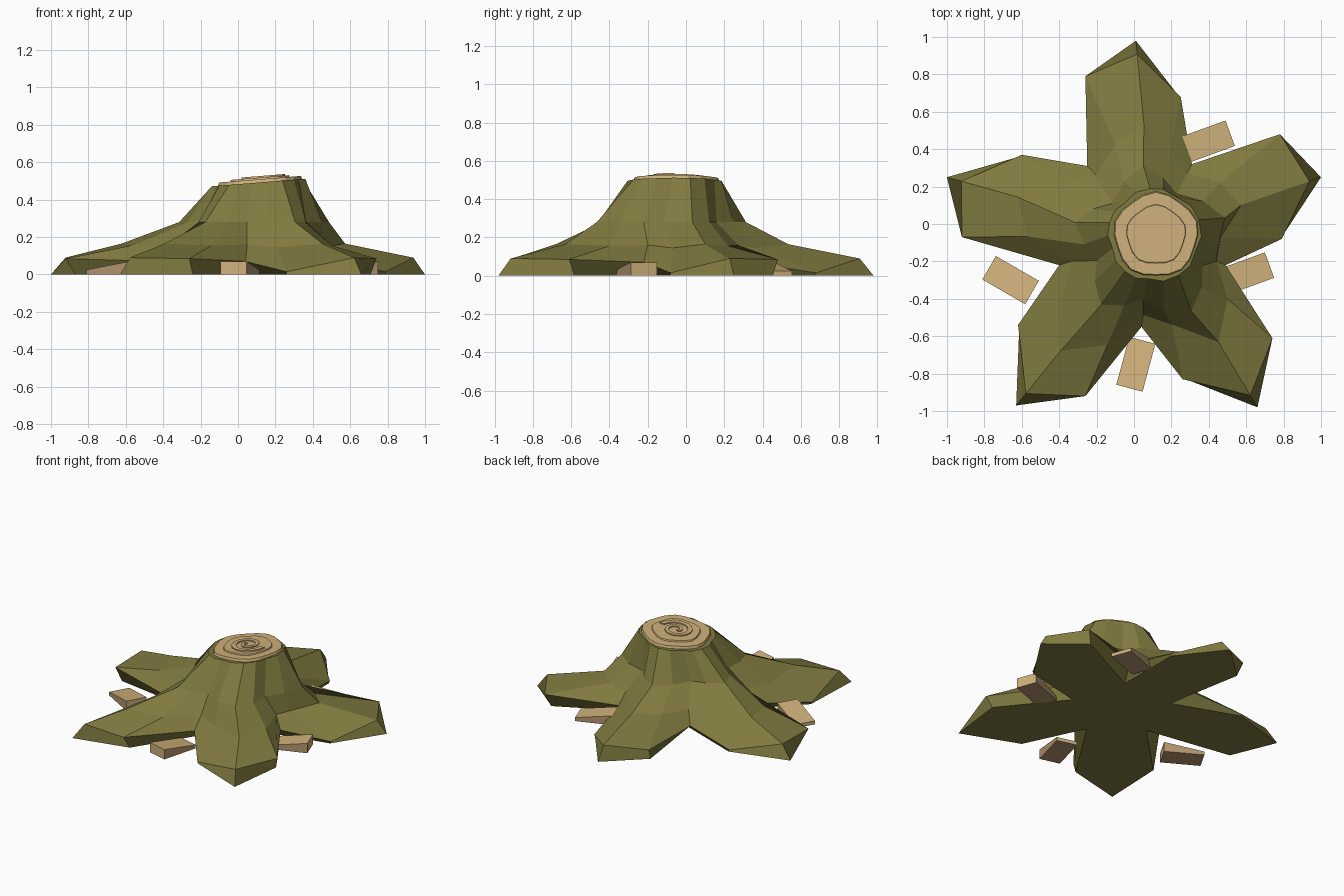
import bpy, bmesh, math
from mathutils import Vector, Matrix

cube = bpy.data.objects.get("Cube")
if cube:
    bpy.data.objects.remove(cube)


def material(name, rgb):
    mat = bpy.data.materials.new(name)
    mat.use_nodes = True
    mat.diffuse_color = (*rgb, 1)
    mat.node_tree.nodes["Principled BSDF"].inputs["Base Color"].default_value = (*rgb, 1)
    return mat


bark = material("mossy bark", (0.215, 0.195, 0.05))
wood = material("cut wood", (0.63, 0.44, 0.2))
chip_side = material("chip side brown", (0.46, 0.305, 0.165))


def finish(name, bm, *mats):
    bmesh.ops.recalc_face_normals(bm, faces=bm.faces)
    mesh = bpy.data.meshes.new(name)
    bm.to_mesh(mesh)
    bm.free()
    for mat in mats:
        mesh.materials.append(mat)
    obj = bpy.data.objects.new(name, mesh)
    bpy.context.collection.objects.link(obj)
    return obj


def loft(bm, low, high):
    n = len(low)
    for i in range(n):
        j = (i + 1) % n
        bm.faces.new((low[i], low[j], high[j], high[i]))


CENTRE = Vector((0.11, -0.06))
WAIST_SHIFT = Vector((-0.02, -0.045))


def cut_height(x):
    return 0.483 + 0.08 * x


# Each root, counter-clockwise: valley, low shoulder, tip, raised shoulder, knee position
roots = [
    ((0.49, -0.22), (0.79, -0.08), (1.0, 0.25), (0.78, 0.48), 0.52),
    ((0.31, 0.32), (0.25, 0.68), (0.01, 0.98), (-0.26, 0.79), 0.57),
    ((-0.25, 0.31), (-0.60, 0.37), (-1.0, 0.25), (-0.92, -0.07), 0.66),
    ((-0.40, -0.22), (-0.62, -0.54), (-0.63, -0.97), (-0.26, -0.92), 0.68),
    ((0.04, -0.55), (0.26, -0.83), (0.66, -0.98), (0.74, -0.61), 0.62),
]

# Stump and roots: ground star, overhanging lip, knee ring, waist ring and cut rim
bm = bmesh.new()
ground, lip, knee, waist, rim = [], [], [], [], []
for *outline, bend in roots:
    for k, point in enumerate(outline):
        reach = Vector(point) - CENTRE
        way = reach.normalized()

        def add(flat, z):
            return bm.verts.new((*(CENTRE + flat), z))

        ground.append(add(reach * (0.7, 0.99, 1, 0.95)[k], 0))
        lip.append(add(reach * (1, 1, 0.93, 1)[k], (0.07, 0.015, 0.09, 0.085)[k]))
        knee.append(add(reach * (0.87 if k == 0 else bend), (0.16, 0.145, 0.165, 0.155)[k]))
        waist.append(add(way * (0.3, 0.36, 0.42, 0.36)[k] + WAIST_SHIFT, 0.28))
        edge = way * (0.235, 0.25, 0.25, 0.25)[k]
        rim.append(add(edge, cut_height(CENTRE.x + edge.x)))

rings = [ground, lip, knee, waist, rim]
for low, high in zip(rings, rings[1:]):
    loft(bm, low, high)
bm.faces.new(rim)
bm.faces.new(ground[::-1])
finish("stump_and_roots", bm, bark)

HEART = Vector((0.118, -0.058))


def wood_disc(name, radius, wobble, bottom, top):
    bm = bmesh.new()
    rings = []
    for lift, scale in ((bottom, 1), (top, 0.97)):
        ring = []
        for i in range(20):
            angle = math.tau * i / 20
            r = scale * (radius + wobble * math.sin(5 * angle))
            x, y = HEART.x + r * math.cos(angle), HEART.y + r * math.sin(angle)
            ring.append(bm.verts.new((x, y, cut_height(x) + lift)))
        rings.append(ring)
    loft(bm, *rings)
    bm.faces.new(rings[0][::-1])
    bm.faces.new(rings[1])
    finish(name, bm, wood)


# Cut face with a raised inner step
wood_disc("cut_face", 0.226, 0.008, -0.005, 0.017)
wood_disc("inner_step", 0.16, 0.006, 0.01, 0.026)

# Raised growth ring spiral
bm = bmesh.new()
TURNS, STEPS = 1.6, 24
previous = None
for i in range(STEPS + 1):
    t = i / STEPS
    angle = math.tau * TURNS * t + 2.5
    mid = 0.02 + 0.095 * t
    half = 0.009 + 0.008 * t
    section = []
    for r, lift in ((mid - half, 0.02), (mid + half, 0.02), (mid + half, 0.034), (mid - half, 0.034)):
        x, y = HEART.x + r * math.cos(angle), HEART.y + r * math.sin(angle)
        section.append(bm.verts.new((x, y, cut_height(x) + lift)))
    if previous:
        loft(bm, previous, section)
    else:
        bm.faces.new(section)
    previous = section
bm.faces.new(previous[::-1])
finish("growth_spiral", bm, wood)

# Wedge shaped chips, thick at the local +x end, brown long sides
chips = {
    "back_chip": (0.39, 0.44, 200),
    "side_chip": (0.60, -0.265, 20),
    "front_chip": (0.01, -0.75, 255),
    "far_chip": (-0.66, -0.30, -30),
}
for name, (x, y, degrees) in chips.items():
    bm = bmesh.new()
    bmesh.ops.create_cube(bm, size=1, matrix=Matrix.Diagonal((0.265, 0.145, 0.07, 1)))
    for vert in bm.verts:
        vert.co.z += 0.035
        if vert.co.z > 0.01 and vert.co.x < 0:
            vert.co.z = 0.025
    bm.normal_update()
    for face in bm.faces:
        face.material_index = int(abs(face.normal.y) > 0.5 or face.normal.z < -0.5)
    bm.transform(Matrix.Translation((x, y, 0)) @ Matrix.Rotation(math.radians(degrees), 4, "Z"))
    finish(name, bm, wood, chip_side)
